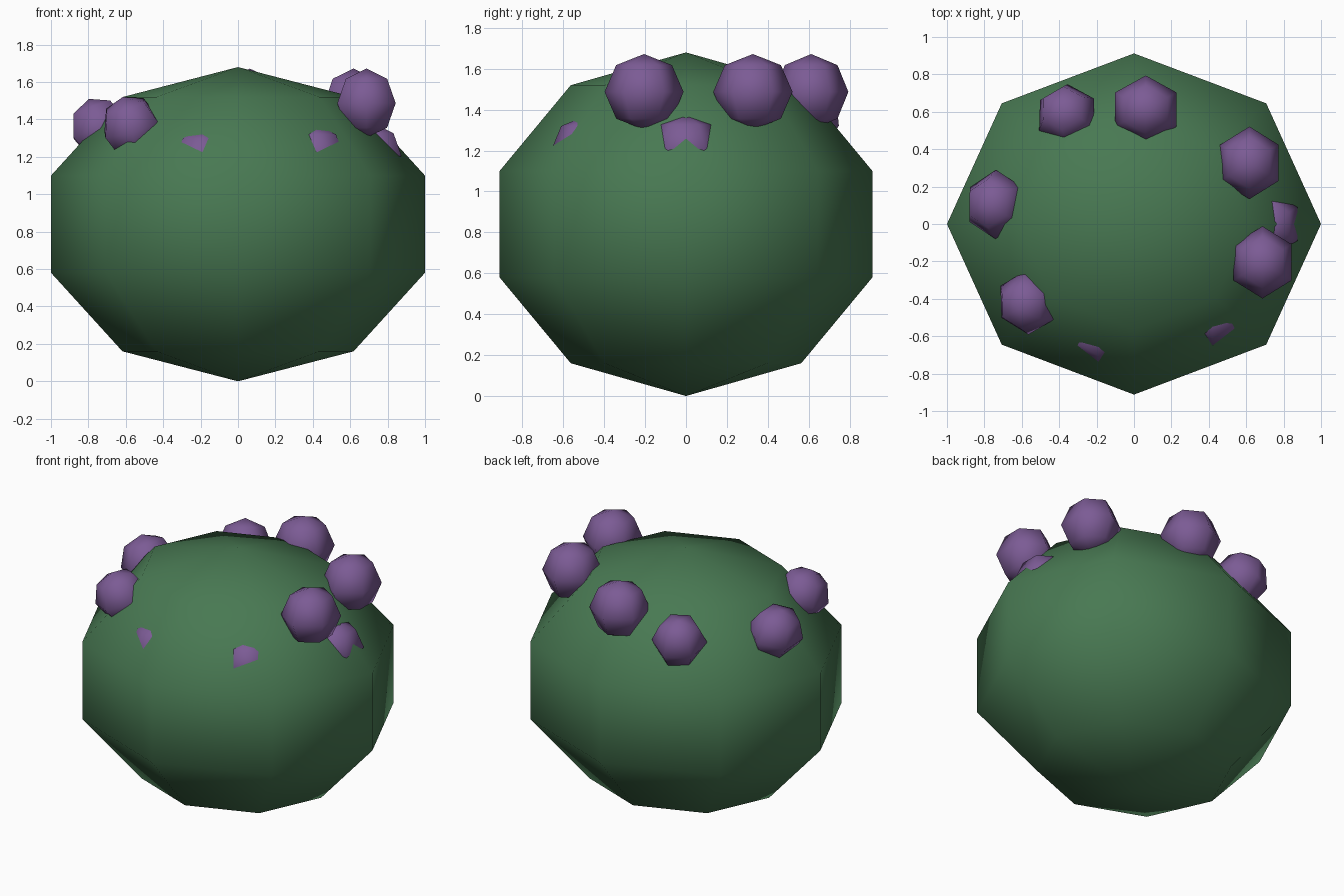
import bpy, bmesh, math
from mathutils import Matrix, Vector

if "Cube" in bpy.data.objects:
    bpy.data.objects.remove(bpy.data.objects["Cube"])


def material(name, color):
    m = bpy.data.materials.new(name)
    m.diffuse_color = (*color, 1)
    m.use_nodes = True
    m.node_tree.nodes["Principled BSDF"].inputs["Base Color"].default_value = m.diffuse_color
    return m


green = material("leaf_green", (0.065, 0.19, 0.085))
purple = material("berry_purple", (0.20, 0.105, 0.30))


def ball(name, segs, rings, center, radii, mat, tilt=0.0):
    """Smooth low-poly ellipsoid, optionally leaning away from the z axis."""
    bm = bmesh.new()
    bmesh.ops.create_uvsphere(bm, u_segments=segs, v_segments=rings, radius=1)
    axis = Vector((-center[1], center[0], 0))
    lean = Matrix.Rotation(tilt, 4, axis) if tilt else Matrix.Identity(4)
    bm.transform(Matrix.Translation(center) @ lean @ Matrix.Diagonal((*radii, 1)))
    for f in bm.faces:
        f.smooth = True
    me = bpy.data.meshes.new(name)
    bm.to_mesh(me)
    bm.free()
    me.materials.append(mat)
    ob = bpy.data.objects.new(name, me)
    bpy.context.collection.objects.link(ob)
    return ob


# Bush body: eight sides, five bands
s = math.sin(math.radians(72))
ball("bush_body", 8, 5, (0, 0, 0.84), (1 / s, 0.912 / s, 0.84), green)

# Berries standing proud on the upper right and back
ball("berry_right_front", 6, 4, (0.687, -0.205, 1.487), (0.18, 0.193, 0.185), purple)
ball("berry_right_back", 6, 4, (0.617, 0.327, 1.487), (0.18, 0.194, 0.185), purple)
ball("berry_back", 6, 4, (0.063, 0.612, 1.487), (0.19, 0.182, 0.185), purple)

# Half sunk berries on the left, leaning outward
lean = math.radians(20)
ball("berry_back_left", 6, 4, (-0.36, 0.585, 1.37), (0.17, 0.17, 0.17), purple, lean)
ball("berry_left", 6, 4, (-0.74, 0.105, 1.35), (0.17, 0.185, 0.17), purple, lean)
ball("berry_front_left", 6, 4, (-0.57, -0.42, 1.36), (0.17, 0.175, 0.17), purple, lean)

# Nearly buried berries around the front and right
ball("berry_buried_right", 6, 4, (0.73, 0, 1.21), (0.165, 0.18, 0.165), purple)
ball("berry_buried_front", 6, 4, (-0.19, -0.585, 1.18), (0.17, 0.17, 0.17), purple)
ball("berry_buried_front_right", 6, 4, (0.42, -0.49, 1.20), (0.17, 0.17, 0.17), purple)
